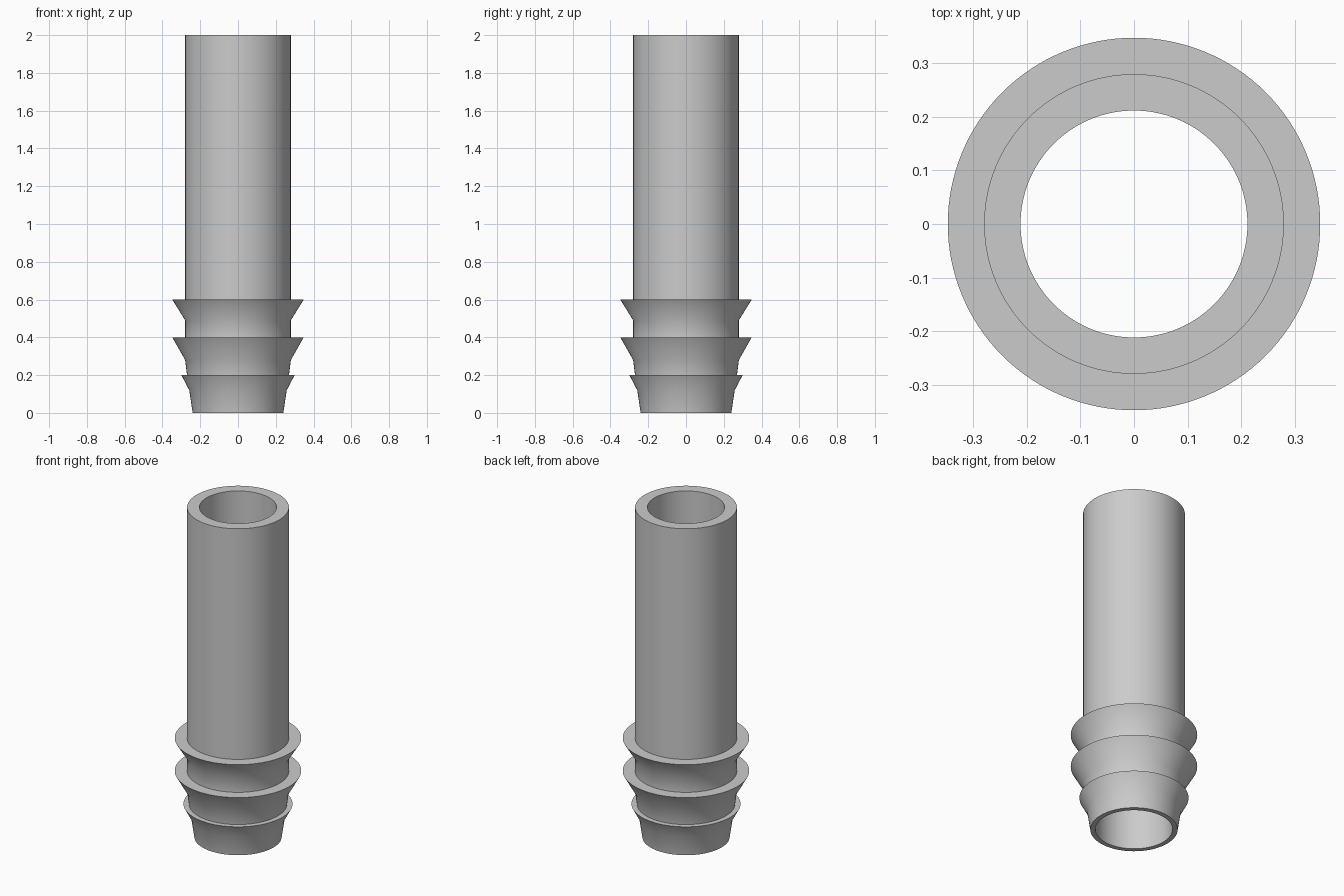
import bpy
import bmesh
import math

if "Cube" in bpy.data.objects:
    bpy.data.objects.remove(bpy.data.objects["Cube"])

SEGMENTS = 128
BORE = 0.212

# Closed wall cross-section (radius, height): barbed outside, straight bore
profile = [
    (BORE, 0.0), (0.24, 0.0),
    (0.258, 0.12), (0.30, 0.20), (0.27, 0.20),      # small lower barb
    (0.28, 0.28), (0.348, 0.40), (0.28, 0.40),      # middle barb
    (0.28, 0.49), (0.348, 0.60), (0.28, 0.60),      # upper barb
    (0.28, 2.0), (BORE, 2.0),                       # plain tube and rim
]

# Revolve the cross-section around z
bm = bmesh.new()
rings = []
for i in range(SEGMENTS):
    a = 2 * math.pi * i / SEGMENTS
    rings.append([bm.verts.new((r * math.cos(a), r * math.sin(a), z)) for r, z in profile])
n = len(profile)
for i in range(SEGMENTS):
    here, there = rings[i], rings[(i + 1) % SEGMENTS]
    for j in range(n):
        k = (j + 1) % n
        bm.faces.new((here[j], there[j], there[k], here[k]))
bmesh.ops.recalc_face_normals(bm, faces=bm.faces)

mesh = bpy.data.meshes.new("barbed_tube")
bm.to_mesh(mesh)
bm.free()
tube = bpy.data.objects.new("barbed_tube", mesh)
bpy.context.collection.objects.link(tube)

# Plain grey
grey = bpy.data.materials.new("light_grey")
grey.diffuse_color = (0.6, 0.6, 0.6, 1)
grey.use_nodes = True
grey.node_tree.nodes["Principled BSDF"].inputs["Base Color"].default_value = grey.diffuse_color
mesh.materials.append(grey)

# Smooth walls with crisp barb and rim edges
bpy.context.view_layer.objects.active = tube
tube.select_set(True)
bpy.ops.object.shade_smooth_by_angle(angle=math.radians(40))
